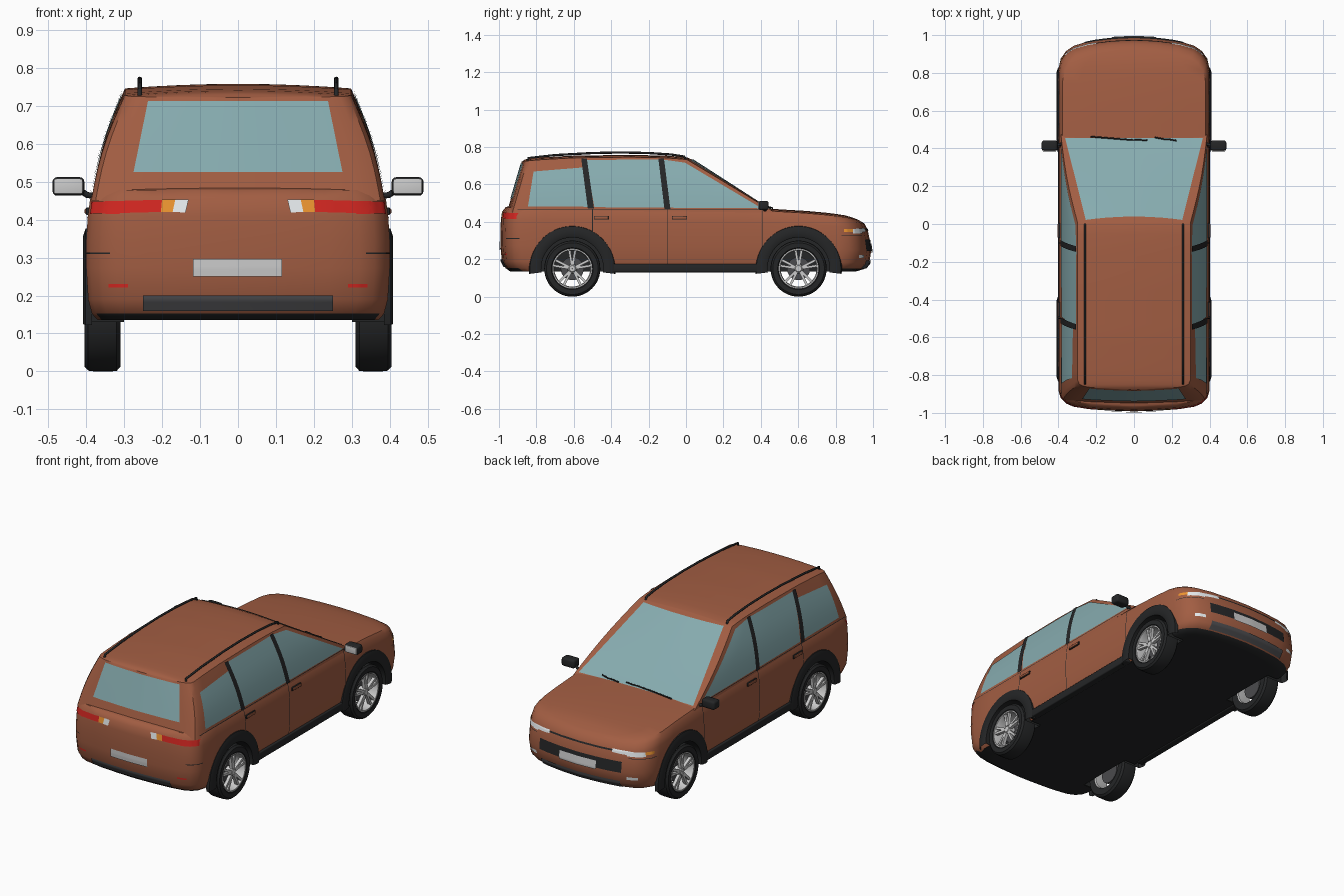
import bpy, bmesh, math
from mathutils import Vector, Matrix
from mathutils.bvhtree import BVHTree

if "Cube" in bpy.data.objects:
    bpy.data.objects.remove(bpy.data.objects["Cube"])


def material(name, c):
    m = bpy.data.materials.new(name)
    m.diffuse_color = (*c, 1)
    m.use_nodes = True
    m.node_tree.nodes["Principled BSDF"].inputs["Base Color"].default_value = m.diffuse_color
    return m


PAINT = material("paint", (.36, .11, .055))
GLASS = material("glass", (.24, .41, .43))
BLACK = material("black_plastic", (.018, .019, .02))
DARK = material("dark_grey", (.07, .07, .075))
SILVER = material("silver", (.55, .57, .58))
RED = material("red_lamp", (.65, .02, .015))
AMBER = material("amber_lamp", (.85, .3, .03))
WHITE = material("white_lamp", (.8, .84, .86))


def finish(name, bm, mat, mirror=False, recalc=True):
    if recalc:
        bmesh.ops.recalc_face_normals(bm, faces=bm.faces[:])
    me = bpy.data.meshes.new(name)
    bm.to_mesh(me)
    bm.free()
    me.materials.append(mat)
    ob = bpy.data.objects.new(name, me)
    bpy.context.collection.objects.link(ob)
    if mirror:
        ob.modifiers.new("mirror", 'MIRROR').use_mirror_merge = False
    return ob


def add_grid(bm, rows, wrap=False):
    """Quads between successive rows of points."""
    vs = [[bm.verts.new(p) for p in r] for r in rows]
    if wrap:
        vs.append(vs[0])
    for a, b in zip(vs, vs[1:]):
        for i in range(len(a) - 1):
            bm.faces.new((a[i], a[i + 1], b[i + 1], b[i]))


def interp(y, table):
    for (a, za), (b, zb) in zip(table, table[1:]):
        if y <= b:
            return za + (zb - za) * max(0, (y - a) / (b - a))
    return table[-1][1]


F = [0, .3, .6, .8, .9, .97, 1]


def half_outline(w, yr, yf, rear, front):
    """Right half of a plan outline, rear centre to front centre."""
    r = [(f * w, yr + o) for f, o in zip(F, rear)]
    f = [(f * w, yf - o) for f, o in zip(F, front)]
    a, b = r[-1][1], f[-1][1]
    side = [(w, a + (b - a) * i / 14) for i in range(1, 14)]
    return r + side + f[::-1]


def shell(name, levels, rear, front, base, top, crown):
    """Closed shell from stacked outlines with a crowned top."""
    end = half_outline(*levels[-1][1:], rear, front(1))
    rings = []
    for t, w, yr, yf in levels:
        h = half_outline(w, yr, yf, rear, front(t))
        rings.append([(x, y, base + (interp(e[1], top) - base) * t) for (x, y), e in zip(h, end)])
    bm = bmesh.new()
    for s in (1, -1):
        add_grid(bm, [[(s * x, y, z) for x, y, z in r] for r in rings])
    S = [1, .75, .5, .25, 0, -.25, -.5, -.75, -1]
    for ring, c in ((rings[0], 0), (rings[-1], crown)):
        wm = max(p[0] for p in ring)
        add_grid(bm, [[(x * s, y, z + c * (1 - s * s) * (x / wm) ** 2) for s in S] for x, y, z in ring])
    bmesh.ops.remove_doubles(bm, verts=bm.verts[:], dist=1e-5)
    bmesh.ops.dissolve_degenerate(bm, edges=bm.edges[:], dist=1e-5)
    return finish(name, bm, PAINT)


# Lower body with hood
NOSE = [0, .006, .022, .047, .075, .115, .17]
body = shell("lower_body",
             [(0, .37, -.94, .91), (.05, .385, -.965, .955), (.16, .395, -.985, .98),
              (.4, .40, -.992, .99), (.62, .40, -.992, .982), (.8, .396, -.99, .972),
              (.93, .390, -.984, .955), (1, .378, -.965, .925)],
             [0, .004, .012, .025, .042, .07, .11], lambda t: NOSE, .135,
             [(-1, .478), (.3, .468), (.5, .455), (.7, .443), (.85, .425), (.93, .408)], .012)

# Cabin and roof
cabin_levels = [(t, .387 - .089 * t + .012 * math.sin(math.pi * t), -.958 + .08 * t, .475 - .435 * t)
                for t in (0, .15, .3, .45, .6, .75, .9, 1)]
cabin = shell("cabin", cabin_levels, [0, .003, .008, .014, .02, .03, .05],
              lambda t: [.035 * t * f * f for f in F], .45,
              [(-.88, .722), (-.8, .731), (-.6, .742), (-.3, .746), (-.1, .742), (.05, .729)], .012)

# Surface used to lay panels on the body
verts, polys = [], []
for ob in (body, cabin):
    n = len(verts)
    verts += [v.co.copy() for v in ob.data.vertices]
    polys += [[i + n for i in p.vertices] for p in ob.data.polygons]
SURF = BVHTree.FromPolygons(verts, polys)
VIEWS = {'side': (lambda a, b: (2, a, b), (-1, 0, 0)), 'front': (lambda a, b: (a, 2, b), (0, -1, 0)),
         'rear': (lambda a, b: (a, -2, b), (0, 1, 0)), 'top': (lambda a, b: (a, b, 2), (0, 0, -1))}


def project(a, b, view, off):
    org, d = VIEWS[view]
    p, nrm, _, _ = SURF.ray_cast(Vector(org(a, b)), Vector(d))
    if p is None:
        p, nrm, _, _ = SURF.find_nearest(Vector(org(a, b)))
    return p + nrm * (off if nrm.dot(Vector(d)) < 0 else -off)


def patch(name, quad, view, mat, mirror=True, off=.003, bow=0, n=10):
    """Panel bounded by four corners, projected on the body."""
    A, B, C, D = [Vector(q) for q in quad]
    bm = bmesh.new()
    rows = []
    for j in range(n + 1):
        v = j / n
        row = []
        for i in range(n + 1):
            u = i / n
            q = A.lerp(B, u).lerp(D.lerp(C, u), v)
            row.append(project(q.x, q.y + bow * v * (1 - (2 * u - 1) ** 2), view, off))
        rows.append(row)
    add_grid(bm, rows)
    bm.normal_update()
    flip = [f for f in bm.faces if f.normal.dot(Vector(VIEWS[view][1])) > 0]
    bmesh.ops.reverse_faces(bm, faces=flip)
    return finish(name, bm, mat, mirror, False)


def rect(a, b, c, d):
    return [(a, c), (b, c), (b, d), (a, d)]


# Windows and pillars
patch("front_side_window", [(-.09, .475), (.405, .472), (-.005, .715), (-.125, .732)], 'side', GLASS)
patch("middle_side_window", [(-.49, .478), (-.11, .475), (-.145, .732), (-.535, .73)], 'side', GLASS)
patch("rear_side_window", [(-.845, .482), (-.515, .48), (-.55, .69), (-.815, .668)], 'side', GLASS)
patch("centre_pillar", [(-.115, .465), (-.083, .465), (-.118, .737), (-.148, .737)], 'side', BLACK, off=.006)
patch("rear_pillar", [(-.525, .47), (-.492, .47), (-.53, .735), (-.56, .735)], 'side', BLACK, off=.006)
patch("windshield", [(-.365, .455), (.365, .455), (.255, .02), (-.255, .02)], 'top', GLASS, False, bow=.018)
patch("rear_window", [(-.275, .525), (.275, .525), (.237, .712), (-.237, .712)], 'rear', GLASS, False)

# Rear lamps, plate and bumper trim
patch("tail_lamp", [(.2, .42), (.385, .415), (.385, .447), (.2, .452)], 'rear', RED)
patch("tail_lamp_side", rect(-.965, -.905, .415, .447), 'side', RED)
patch("rear_indicator", [(.172, .42), (.203, .42), (.2, .452), (.165, .452)], 'rear', AMBER, off=.004)
patch("reverse_lamp", [(.138, .418), (.172, .42), (.165, .453), (.13, .452)], 'rear', WHITE, off=.004)
patch("rear_reflector", rect(.29, .34, .222, .231), 'rear', RED)
patch("rear_plate", rect(-.118, .116, .25, .296), 'rear', SILVER, False, .006)
patch("rear_bumper_trim", rect(-.25, .25, .162, .2), 'rear', DARK, False, .006)

# Front lamps, grille and bumper trim
patch("headlamp", [(.2, .348), (.365, .34), (.365, .362), (.2, .366)], 'front', WHITE)
patch("headlamp_side", rect(.89, .94, .338, .362), 'side', WHITE)
patch("front_indicator", rect(.845, .89, .346, .362), 'side', AMBER)
patch("hood_gap", rect(-.2, .2, .354, .362), 'front', BLACK, False)
patch("grille", rect(-.26, .26, .245, .305), 'front', BLACK, False)
patch("front_plate", rect(-.116, .116, .238, .284), 'front', SILVER, False, .007)
patch("fog_lamp", rect(.285, .34, .207, .224), 'front', WHITE)
patch("front_bumper_trim", rect(-.25, .25, .155, .195), 'front', DARK, False, .006)

# Panel seams
for y, z0 in ((-.1, .175), (.408, .175), (-.5, .35)):
    patch("door_seam", rect(y - .002, y + .002, z0, .468), 'side', BLACK, off=.0015)
patch("belt_seam", rect(-.9, .42, .4645, .468), 'side', BLACK, off=.0015)
patch("rear_bumper_seam", rect(-.96, -.89, .309, .313), 'side', BLACK, off=.0015)
patch("front_bumper_seam", rect(.83, .94, .325, .328), 'side', BLACK, off=.0015)

# Wheel wells cut from the lower body
WHEEL_Y, WHEEL_Z = (-.608, .602), .15
for y in WHEEL_Y:
    for s in (1, -1):
        bm = bmesh.new()
        bmesh.ops.create_cone(bm, cap_ends=True, segments=48, radius1=.175, radius2=.175, depth=.3,
                              matrix=Matrix.Translation((s * .45, y, WHEEL_Z)) @ Matrix.Rotation(math.pi / 2, 4, 'Y'))
        cutter = finish("well_cutter", bm, BLACK)
        cutter.hide_render = True
        mod = body.modifiers.new("well", 'BOOLEAN')
        mod.operation, mod.solver, mod.object = 'DIFFERENCE', 'EXACT', cutter
        bpy.context.view_layer.objects.active = body
        bpy.ops.object.modifier_apply(modifier=mod.name)
        bpy.data.objects.remove(cutter)
if len(body.data.materials) < 2:
    body.data.materials.append(BLACK)
body.data.materials[1] = BLACK
for p in body.data.polygons:
    c = p.center
    well = min(math.hypot(c.y - y, c.z - WHEEL_Z) for y in WHEEL_Y) < .1755
    p.material_index = 1 if well or p.normal.z < -.8 else 0


def box(name, lo, hi, mat, bevel=0, mirror=True):
    lo, hi = Vector(lo), Vector(hi)
    bm = bmesh.new()
    bmesh.ops.create_cube(bm, size=1, matrix=Matrix.Translation((lo + hi) / 2) @ Matrix.Diagonal((*(hi - lo), 1)))
    if bevel:
        bmesh.ops.bevel(bm, geom=bm.edges[:], offset=bevel, segments=3, affect='EDGES', profile=.5)
    return finish(name, bm, mat, mirror)


def revolve(name, prof, y, mat, a0=0, a1=360, n=48):
    """Sweep (radius, x) points about a wheel axle."""
    full = a1 - a0 == 360
    rows = []
    for i in range(n if full else n + 1):
        a = math.radians(a0 + (a1 - a0) * i / n)
        rows.append([(x, y + r * math.cos(a), WHEEL_Z + r * math.sin(a)) for r, x in prof])
    bm = bmesh.new()
    add_grid(bm, rows, full)
    return finish(name, bm, mat, True)


# Wheels and arch flares
for y in WHEEL_Y:
    revolve("tyre", [(.1, .312), (.138, .31), (.149, .32), (.15, .335), (.15, .38), (.148, .395), (.138, .405),
                     (.112, .404), (.104, .396)], y, BLACK)
    revolve("rim", [(.107, .402), (.1, .402), (.096, .385), (.096, .32), (.104, .312)], y, SILVER)
    revolve("hub", [(.001, .398), (.016, .398), (.024, .39), (.026, .36), (.001, .36)], y, SILVER, n=24)
    revolve("brake_disc", [(.001, .35), (.062, .35), (.062, .335), (.001, .335)], y, DARK, n=32)
    revolve("arch_flare", [(.166, .3), (.166, .404), (.175, .409), (.205, .409), (.226, .402), (.232, .385)],
            y, BLACK, -7, 187, 32)
    bm = bmesh.new()
    for k in range(5):
        for side in (-1, 1):
            ang = math.radians(90 + 72 * k + side * 9)
            m = (Matrix.Translation((.388, y, WHEEL_Z)) @ Matrix.Rotation(ang, 4, 'X')
                 @ Matrix.Translation((0, .06, 0)) @ Matrix.Diagonal((.018, .08, .013, 1)))
            bmesh.ops.create_cube(bm, size=1, matrix=m)
    finish("wheel_spokes", bm, SILVER, True)

# Sills and door handles
box("sill", (.36, -.41, .13), (.403, .41, .175), BLACK, .006)
for y in (-.49, -.072):
    box("handle_recess", (.385, y - .003, .412), (.4, y + .078, .432), BLACK, .002)
    box("door_handle", (.39, y, .415), (.404, y + .075, .429), PAINT, .003)

# Mirrors
box("mirror_housing", (.405, .388, .463), (.489, .442, .512), BLACK, .012)
box("mirror_glass", (.41, .385, .468), (.485, .392, .507), SILVER, .003)


def tube(name, pts, r, mirror=False):
    cu = bpy.data.curves.new(name, 'CURVE')
    cu.dimensions, cu.bevel_depth, cu.bevel_resolution, cu.use_fill_caps = '3D', r, 2, True
    sp = cu.splines.new('POLY')
    sp.points.add(len(pts) - 1)
    for q, p in zip(sp.points, pts):
        q.co = (*p, 1)
    cu.materials.append(BLACK)
    ob = bpy.data.objects.new(name, cu)
    bpy.context.collection.objects.link(ob)
    if mirror:
        ob.modifiers.new("mirror", 'MIRROR').use_mirror_merge = False


tube("mirror_arm", [(.375, .425, .462), (.398, .42, .465), (.42, .415, .48)], .008, True)

# Roof rails
tube("roof_rail", [(.259, -.846, .722), (.259, -.842, .742), (.259, -.7, .757), (.259, -.5, .768), (.259, -.35, .771),
                   (.259, -.2, .768), (.259, -.08, .76), (.259, -.01, .75), (.259, -.001, .73)], .006, True)

# Wipers
for a, b in (((-.23, .462), (.07, .438)), ((.11, .458), (.225, .437))):
    A, B = Vector(a), Vector(b)
    tube("wiper", [project(*A.lerp(B, i / 8), 'top', .008) for i in range(9)], .004)

# Smooth shading with sharp edges kept
bpy.ops.object.select_all(action='DESELECT')
for ob in bpy.context.scene.objects:
    if ob.type == 'MESH':
        ob.select_set(True)
        bpy.context.view_layer.objects.active = ob
bpy.ops.object.shade_smooth_by_angle(angle=math.radians(35))
